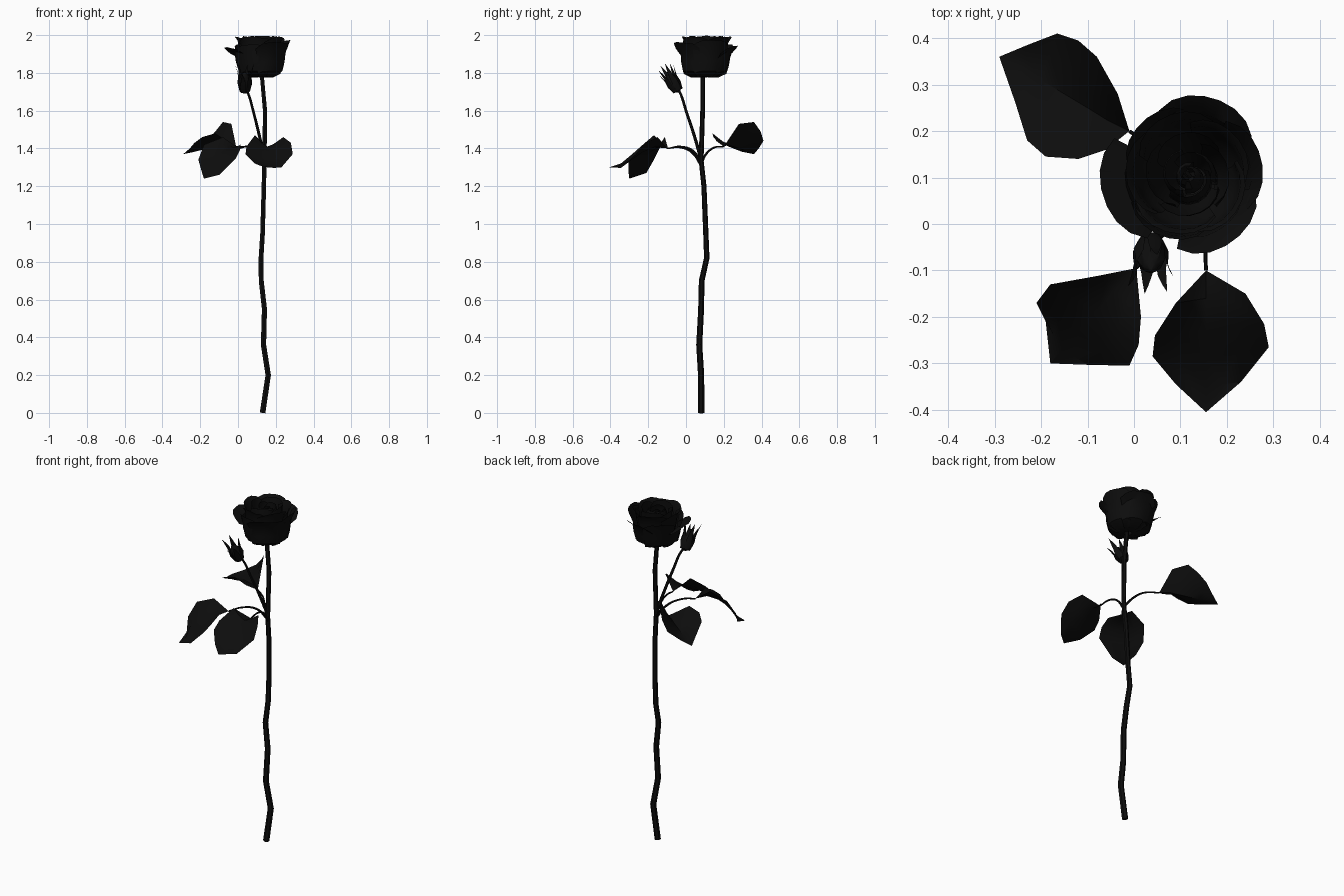
import bpy
import bmesh
import math
import random
from mathutils import Vector

random.seed(4)
cube = bpy.data.objects.get("Cube")
if cube:
    bpy.data.objects.remove(cube)

black = bpy.data.materials.new("soft_black")
black.use_nodes = True
colour = (0.004, 0.004, 0.004, 1)
black.diffuse_color = colour
black.node_tree.nodes["Principled BSDF"].inputs["Base Color"].default_value = colour


def finish(name, mesh, angle=35):
    mesh.materials.clear()
    mesh.materials.append(black)
    obj = bpy.data.objects.new(name, mesh)
    bpy.context.collection.objects.link(obj)
    bpy.ops.object.select_all(action="DESELECT")
    obj.select_set(True)
    bpy.context.view_layer.objects.active = obj
    bpy.ops.object.shade_smooth_by_angle(angle=math.radians(angle))
    return obj


def sheet(bm, rows):
    """Join rows of points into a surface."""
    grid = [[bm.verts.new(p) for p in row] for row in rows]
    for a, b in zip(grid, grid[1:]):
        for i in range(len(a) - 1):
            bm.faces.new((a[i], a[i + 1], b[i + 1], b[i]))


def from_bmesh(name, bm, angle=35):
    bmesh.ops.remove_doubles(bm, verts=bm.verts, dist=0.0005)
    mesh = bpy.data.meshes.new(name)
    bm.to_mesh(mesh)
    bm.free()
    return finish(name, mesh, angle)


def tube(name, points, start, end, smooth=True):
    """Tapered round stalk along a path."""
    curve = bpy.data.curves.new(name, "CURVE")
    curve.dimensions = "3D"
    curve.bevel_depth = 1
    curve.bevel_resolution = 1
    curve.use_fill_caps = True
    curve.resolution_u = 4
    spline = curve.splines.new("BEZIER" if smooth else "POLY")
    pts = spline.bezier_points if smooth else spline.points
    pts.add(len(points) - 1)
    for i, (pt, co) in enumerate(zip(pts, points)):
        pt.co = co if smooth else (*co, 1)
        pt.radius = start + (end - start) * i / (len(points) - 1)
        if smooth:
            pt.handle_left_type = pt.handle_right_type = "AUTO"
    helper = bpy.data.objects.new(name + "_path", curve)
    bpy.context.collection.objects.link(helper)
    bpy.context.view_layer.update()
    mesh = bpy.data.meshes.new_from_object(
        helper.evaluated_get(bpy.context.evaluated_depsgraph_get()))
    bpy.data.objects.remove(helper)
    finish(name, mesh, 50)


def leaf(name, base, tip, left, rib, right):
    """Folded leaf lofted across left edge, midrib and right edge."""
    rows = [[Vector(base)] * 5]
    for l, m, r in zip(left, rib, right):
        l, m, r = Vector(l), Vector(m), Vector(r)
        dip = Vector((0, 0, 0.008))
        rows.append([l, (l + m) / 2 - dip, m, (m + r) / 2 - dip, r])
    rows.append([Vector(tip)] * 5)
    bm = bmesh.new()
    grid = [[bm.verts.new(p) for p in row] for row in rows]
    for a, b in zip(grid, grid[1:]):
        for i in range(4):
            bm.faces.new((a[i], a[i + 1], b[i + 1], b[i]))
    bmesh.ops.dissolve_degenerate(bm, edges=bm.edges, dist=0.0005)
    from_bmesh(name, bm)


# Main stem, gently crooked
tube("stem", [(.13, .08, 0), (.16, .08, .2), (.135, .07, .36), (.14, .08, .55),
              (.123, .083, .7), (.122, .11, .82), (.13, .105, .95), (.137, .095, 1.2),
              (.14, .08, 1.34), (.143, .088, 1.6), (.125, .09, 1.8)], .017, .012, False)

# Leaf stalks and bud stalk
tube("front_stalk", [(.14, .08, 1.31), (.147, .03, 1.38), (.152, -.03, 1.405),
                     (.155, -.1, 1.4)], .007, .004)
tube("right_stalk", [(.138, .08, 1.32), (.1, .04, 1.385), (.05, -.03, 1.41),
                     (.005, -.095, 1.4)], .007, .004)
tube("back_stalk", [(.138, .08, 1.32), (.1, .11, 1.375), (.06, .15, 1.405),
                    (-.01, .2, 1.41)], .007, .004)
tube("bud_stalk", [(.138, .075, 1.36), (.11, .04, 1.48), (.08, 0, 1.6),
                   (.058, -.025, 1.68), (.038, -.045, 1.72)], .009, .006)

# Three folded leaves
leaf("front_leaf", (.155, -.1, 1.4), (.155, -.405, 1.3),
     [(.09, -.17, 1.47), (.045, -.24, 1.41), (.04, -.285, 1.37), (.09, -.345, 1.32)],
     [(.155, -.16, 1.41), (.155, -.23, 1.38), (.155, -.29, 1.34), (.155, -.35, 1.31)],
     [(.24, -.15, 1.46), (.28, -.215, 1.43), (.29, -.265, 1.37), (.23, -.34, 1.3)])
leaf("right_leaf", (.005, -.095, 1.4), (-.18, -.3, 1.24),
     [(-.08, -.112, 1.46), (-.18, -.13, 1.42), (-.21, -.17, 1.34), (-.19, -.21, 1.27)],
     [(-.04, -.14, 1.41), (-.08, -.19, 1.38), (-.12, -.235, 1.33), (-.155, -.27, 1.27)],
     [(.015, -.2, 1.42), (.01, -.26, 1.39), (-.01, -.305, 1.35), (-.1, -.303, 1.26)])
leaf("back_leaf", (-.01, .2, 1.41), (-.29, .36, 1.37),
     [(-.06, .16, 1.44), (-.12, .14, 1.48), (-.19, .145, 1.46), (-.23, .18, 1.43),
      (-.255, .26, 1.4)],
     [(-.06, .225, 1.42), (-.1, .25, 1.41), (-.15, .28, 1.4), (-.2, .31, 1.39),
      (-.24, .335, 1.38)],
     [(-.035, .28, 1.53), (-.08, .36, 1.54), (-.12, .395, 1.49), (-.165, .41, 1.44),
      (-.23, .385, 1.4)])

# Bloom: rings of cupped petals
centre = Vector((.115, .108, 0))
foot = Vector((.123, .095, 0))


def petal(bm, angle, span, profile, droop=0.03, curl=0.0):
    """Patch of a cup; corners drop, and curl spirals one side inward."""
    rows = []
    for k, (radius, z) in enumerate(profile):
        v = k / (len(profile) - 1)
        row = []
        for i in range(8):
            s = i / 3.5 - 1
            a = math.radians(angle + s * span / 2)
            edge = abs(s) ** 3
            r = radius * (1 - 0.1 * edge * v - curl * s)
            jitter = random.uniform(-.004, .004) * v
            hub = foot.lerp(centre, v)
            row.append(hub + Vector((math.cos(a) * r, math.sin(a) * r,
                                     z - droop * edge * v + jitter)))
        rows.append(row)
    sheet(bm, rows)


def ring(name, count, turn, span, profile, droop, curl):
    bm = bmesh.new()
    for i in range(count):
        petal(bm, turn + i * 360 / count, span, profile, droop, curl)
    from_bmesh(name, bm, 40)


bm = bmesh.new()
for angle, reach, top in [(12, .162, 1.975), (72, .172, 1.945), (132, .148, 1.95),
                          (196, .188, 1.935), (248, .145, 1.95), (304, .175, 1.965)]:
    petal(bm, angle, 84, [(.02, 1.778), (.07, 1.782), (.115, 1.81), (.128, 1.86),
                          (.135, 1.91), (reach, top)], .035, .03)
from_bmesh("outer_petals", bm, 40)

ring("middle_petals", 5, 40, 95,
     [(.06, 1.8), (.1, 1.85), (.112, 1.92), (.118, 1.97), (.132, 1.99)], .03, .06)
ring("inner_petals", 4, 10, 115,
     [(.05, 1.82), (.08, 1.89), (.085, 1.96), (.088, 1.995)], .025, .1)
ring("heart_petals", 3, 60, 150,
     [(.03, 1.84), (.055, 1.9), (.055, 1.96), (.048, 1.985)], .02, .14)
ring("bloom_core", 2, 0, 210,
     [(.02, 1.85), (.03, 1.91), (.026, 1.96), (.016, 1.975)], .01, .2)

# Bud: closed body with pointed sepals, leaning forward
base = Vector((.036, -.042, 1.705))
axis = (Vector((.036, -.115, 1.83)) - base).normalized()
side = Vector((1, 0, 0))
up = axis.cross(side)


def bud_point(angle, radius, along):
    return base + axis * along + (side * math.cos(angle) + up * math.sin(angle)) * radius


bm = bmesh.new()
body = [(.006, -.008), (.024, .005), (.034, .035), (.03, .07), (.016, .1), (.001, .115)]
sheet(bm, [[bud_point(math.tau * i / 8, r, h) for i in range(9)] for r, h in body])
from_bmesh("bud_body", bm)

bm = bmesh.new()
for i in range(6):
    mid = math.tau * (i + .25) / 6
    length = (.16, .13, .145)[i % 3]
    shape = [(.008, -.012, .5), (.028, 0, .5), (.039, .3, .45), (.036, .55, .35),
             (.042, .8, .16), (.05, 1, .01)]
    sheet(bm, [[bud_point(mid + w * t, r, h * length) for t in (-1, 0, 1)]
               for r, h, w in shape])
from_bmesh("bud_sepals", bm)
